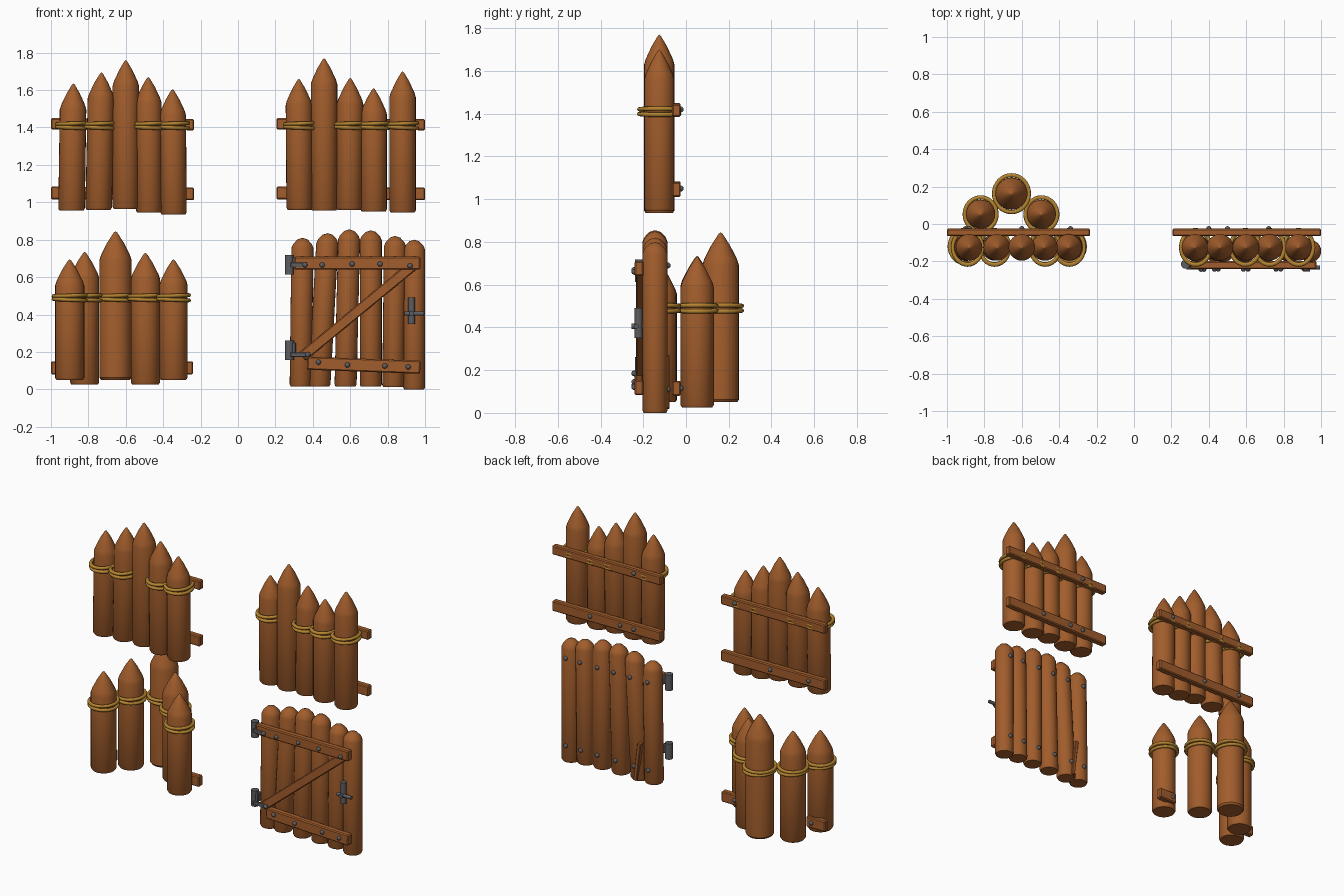
import bpy, bmesh, math
from mathutils import Vector, Matrix

cube = bpy.data.objects.get("Cube")
if cube:
    bpy.data.objects.remove(cube, do_unlink=True)


def material(name, rgb):
    m = bpy.data.materials.new(name)
    m.use_nodes = True
    m.diffuse_color = (*rgb, 1)
    m.node_tree.nodes["Principled BSDF"].inputs["Base Color"].default_value = (*rgb, 1)
    return m


WOOD = material("brown_wood", (0.36, 0.11, 0.025))
ROPE = material("tan_rope", (0.46, 0.23, 0.03))
IRON = material("grey_iron", (0.11, 0.11, 0.12))

# Tip profiles: radius factor and tip-length factor below the apex
POINTED = [(1, 1), (0.9, 0.82), (0.5, 0.38), (0.1, 0.04)]
BLUNT = [(1, 1), (0.85, 0.6), (0.45, 0.15)]


def finish(name, bm, mat):
    mesh = bpy.data.meshes.new(name)
    bmesh.ops.recalc_face_normals(bm, faces=bm.faces)
    bm.to_mesh(mesh)
    bm.free()
    ob = bpy.data.objects.new(name, mesh)
    bpy.context.collection.objects.link(ob)
    mesh.materials.append(mat)
    bpy.ops.object.select_all(action="DESELECT")
    ob.select_set(True)
    bpy.context.view_layer.objects.active = ob
    bpy.ops.object.shade_smooth_by_angle(angle=math.radians(35))
    return ob


def post(name, x, y, r, z0, z1, tip, shape=POINTED, lean=0.0):
    """Round log with a softened foot and a carved tip, leaning along x."""
    bm = bmesh.new()
    levels = [(0.9, z0), (1, z0 + 0.012)] + [(f, z1 - t * tip) for f, t in shape]
    n, rings = 24, []
    for f, z in levels:
        cx = x + lean * (z - z0) / (z1 - z0)
        rings.append([bm.verts.new((cx + r * f * math.cos(a), y + r * f * math.sin(a), z))
                      for a in (math.tau * i / n for i in range(n))])
    for low, high in zip(rings, rings[1:]):
        for i in range(n):
            j = (i + 1) % n
            bm.faces.new((low[i], low[j], high[j], high[i]))
    bm.faces.new(rings[0])
    apex = bm.verts.new((x + lean, y, z1))
    for i in range(n):
        bm.faces.new((rings[-1][i], rings[-1][(i + 1) % n], apex))
    return finish(name, bm, WOOD)


def plank(name, a, b, y, height, depth, mat=WOOD):
    """Bevelled board running from a to b, given as (x, z) points."""
    start, end = Vector((a[0], y, a[1])), Vector((b[0], y, b[1]))
    d = end - start
    bm = bmesh.new()
    bmesh.ops.create_cube(bm, size=1)
    bmesh.ops.scale(bm, vec=(d.length, depth, height), verts=bm.verts)
    bmesh.ops.bevel(bm, geom=bm.edges[:], offset=min(height, depth) * 0.15,
                    segments=1, affect="EDGES")
    turn = Matrix.Rotation(-math.atan2(d.z, d.x), 4, "Y")
    bm.transform(Matrix.Translation((start + end) / 2) @ turn)
    return finish(name, bm, mat)


def rod(name, a, b, r):
    """Iron rod between two points."""
    a, b = Vector(a), Vector(b)
    bm = bmesh.new()
    bmesh.ops.create_cone(bm, cap_ends=True, segments=16, radius1=r, radius2=r,
                          depth=(b - a).length)
    bm.transform(Matrix.Translation((a + b) / 2)
                 @ (b - a).to_track_quat("Z", "Y").to_matrix().to_4x4())
    return finish(name, bm, IRON)


def nail(name, x, y, z):
    bm = bmesh.new()
    bmesh.ops.create_uvsphere(bm, u_segments=12, v_segments=8, radius=0.014)
    bm.transform(Matrix.Translation((x, y, z)))
    return finish(name, bm, IRON)


def rope(name, x, y, r, z, stretch=1.0):
    """Two turns of rope around a post."""
    for k, tilt in enumerate((0.04, -0.03)):
        bpy.ops.mesh.primitive_torus_add(
            major_radius=r + 0.008, minor_radius=0.0105, major_segments=32,
            minor_segments=8, location=(x, y, z + (k - 0.5) * 0.022),
            rotation=(0, tilt, 0))
        ob = bpy.context.object
        ob.name = f"{name}_turn_{k + 1}"
        ob.scale.y = stretch
        ob.data.materials.append(ROPE)
        bpy.ops.object.shade_smooth_by_angle(angle=math.radians(60))


def fence(name, posts, bound, x_low, x_high, nails):
    """Five pointed posts held by two rails at the back."""
    for i, (x, z0, z1, lean) in enumerate(posts):
        post(f"{name}_post_{i + 1}", x, -0.125, 0.071, z0, z1, 0.14, lean=lean)
        if i in bound:
            rope(f"{name}_rope_{i + 1}", x, -0.125, 0.071, 1.41, 1.16)
    plank(f"{name}_upper_rail", (x_low, 1.42), (x_high, 1.415), -0.045, 0.06, 0.04)
    plank(f"{name}_lower_rail", (x_low, 1.05), (x_high, 1.045), -0.045, 0.068, 0.04)
    for i, (x, z) in enumerate(nails):
        nail(f"{name}_nail_{i + 1}", x, -0.025, z)


# Upper fence panels
fence("right_fence", [(-0.89, 0.955, 1.635, 0.01), (-0.745, 0.96, 1.695, 0.015),
                      (-0.60, 0.965, 1.76, 0), (-0.475, 0.945, 1.67, -0.005),
                      (-0.345, 0.935, 1.605, -0.005)],
      (0, 1, 3, 4), -1.0, -0.235, [(-0.88, 1.05), (-0.6, 1.05), (-0.34, 1.42)])
fence("left_fence", [(0.33, 0.96, 1.66, -0.005), (0.46, 0.955, 1.77, 0),
                     (0.595, 0.96, 1.665, 0.005), (0.725, 0.95, 1.61, 0),
                     (0.88, 0.945, 1.70, 0)],
      (0, 2, 3, 4), 0.205, 1.0, [(0.4, 1.42), (0.4, 1.05), (0.5, 1.05), (0.72, 1.05)])

# Curved group of free-standing posts
CURVE = [(-0.90, -0.12, 0.078, 0.05, 0.695), (-0.82, 0.052, 0.078, 0.025, 0.735),
         (-0.655, 0.162, 0.086, 0.05, 0.845), (-0.495, 0.052, 0.078, 0.025, 0.73),
         (-0.345, -0.12, 0.075, 0.05, 0.695)]
for i, (x, y, r, z0, z1) in enumerate(CURVE):
    post(f"curve_post_{i + 1}", x, y, r, z0, z1, r * 1.8)
    rope(f"curve_rope_{i + 1}", x, y, r, 0.49, 1.05)
for side, x_low, x_high, x_nail in (("right", -1.0, -0.86, -0.9), ("left", -0.37, -0.24, -0.34)):
    plank(f"curve_{side}_rail_stub", (x_low, 0.115), (x_high, 0.115), -0.045, 0.07, 0.04)
    nail(f"curve_{side}_lower_nail", x_nail, -0.025, 0.115)
    nail(f"curve_{side}_upper_nail", x_nail, -0.038, 0.485)

# Gate uprights with blunt tops, nailed through at the back
GATE = [(0.335, 0.015, 0.81, 0.01), (0.435, 0.015, 0.835, 0.045), (0.575, 0.015, 0.855, 0.02),
        (0.71, 0.015, 0.85, 0), (0.83, 0.012, 0.82, 0.01), (0.942, 0, 0.80, 0)]
for i, (x, z0, z1, lean) in enumerate(GATE):
    post(f"gate_post_{i + 1}", x, -0.145, 0.059, z0, z1, 0.055, BLUNT, lean)
    nail(f"gate_back_upper_nail_{i + 1}", x + lean * 0.8, -0.086, 0.69)
    nail(f"gate_back_lower_nail_{i + 1}", x + lean * 0.15, -0.086, 0.11)
plank("gate_splint", (0.43, 0.02), (0.40, 0.27), -0.092, 0.025, 0.03)

# Gate boards on the front
plank("gate_upper_board", (0.30, 0.675), (0.975, 0.675), -0.22, 0.068, 0.042)
plank("gate_lower_board", (0.37, 0.14), (0.975, 0.118), -0.22, 0.07, 0.042)
plank("gate_diagonal_brace", (0.345, 0.175), (0.94, 0.665), -0.217, 0.055, 0.036)
for i, (x, z) in enumerate([(0.45, 0.665), (0.61, 0.67), (0.76, 0.67), (0.92, 0.66),
                            (0.43, 0.145), (0.585, 0.13), (0.785, 0.125), (0.91, 0.12)]):
    nail(f"gate_front_nail_{i + 1}", x, -0.241, z)

# Hinges: barrel, strap and bolt
for name, z, reach in (("upper", 0.665, 0.37), ("lower", 0.21, 0.385)):
    rod(f"{name}_hinge_barrel", (0.275, -0.215, z - 0.052), (0.275, -0.215, z + 0.052), 0.024)
    plank(f"{name}_hinge_plate", (0.255, z + 0.012), (0.31, z + 0.012), -0.215, 0.06, 0.036, IRON)
    strap_z = z if name == "upper" else z - 0.025
    plank(f"{name}_hinge_strap", (0.28, strap_z), (reach, strap_z), -0.236, 0.024, 0.014, IRON)
    nail(f"{name}_hinge_bolt", reach - 0.012, -0.242, strap_z)

# Latch handle
rod("latch_handle", (0.928, -0.222, 0.35), (0.928, -0.222, 0.49), 0.018)
rod("latch_bar", (0.89, -0.232, 0.405), (0.995, -0.232, 0.405), 0.011)
rod("latch_stud", (0.928, -0.19, 0.405), (0.928, -0.255, 0.405), 0.013)
